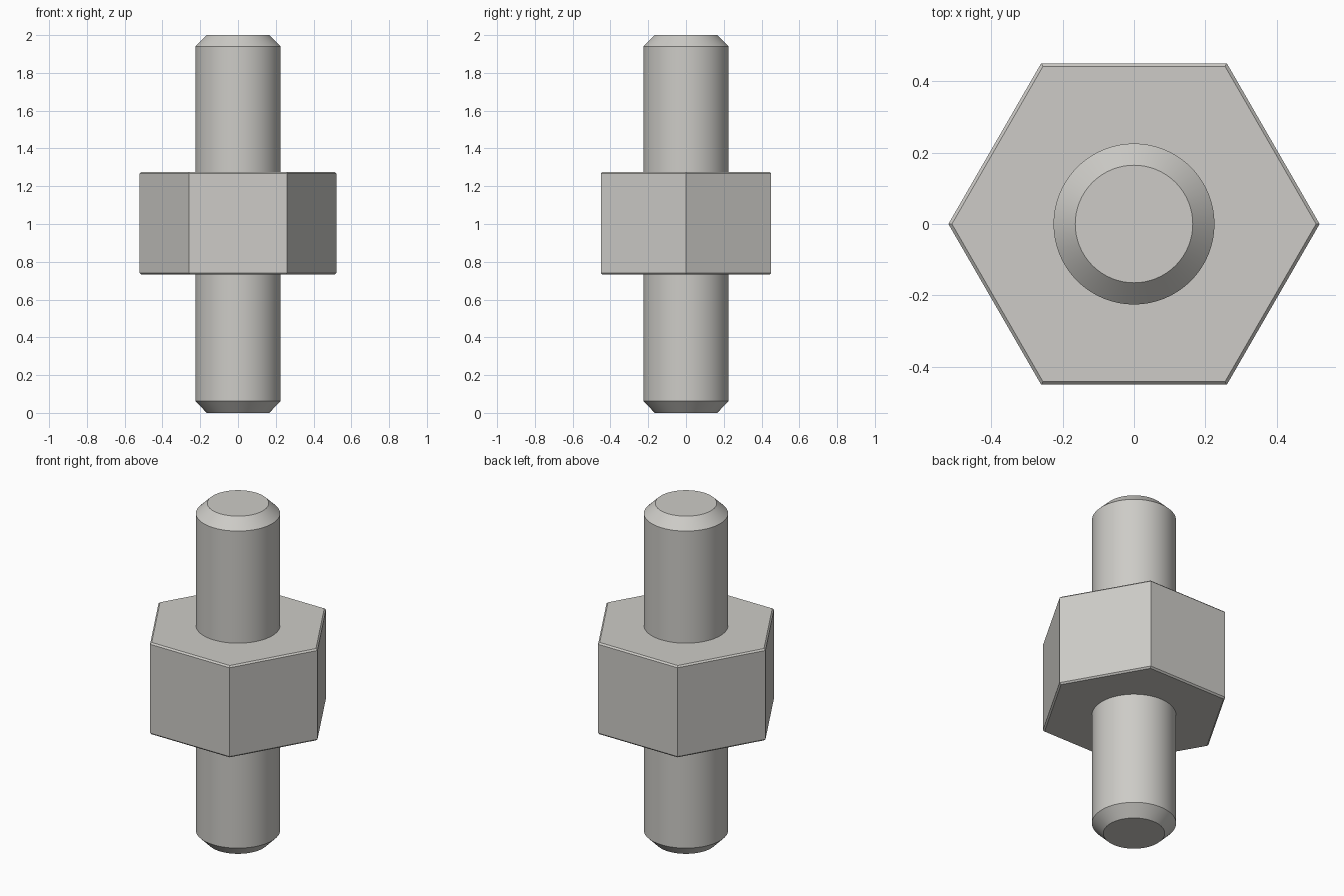
import bpy
import bmesh
from math import cos, sin, tau, radians

old = bpy.data.objects.get("Cube")
if old:
    bpy.data.objects.remove(old, do_unlink=True)

steel = bpy.data.materials.new("warm grey steel")
steel.use_nodes = True
colour = (0.61, 0.60, 0.57, 1)
steel.diffuse_color = colour
steel.node_tree.nodes["Principled BSDF"].inputs["Base Color"].default_value = colour


def lathe(name, profile, sides, smooth=False):
    """Stack rings of (radius, height) into a closed solid."""
    bm = bmesh.new()
    rings = [[bm.verts.new((r * cos(tau * i / sides), r * sin(tau * i / sides), z))
              for i in range(sides)] for r, z in profile]
    for low, high in zip(rings, rings[1:]):
        for i in range(sides):
            j = (i + 1) % sides
            bm.faces.new((low[i], low[j], high[j], high[i]))
    bm.faces.new(rings[0][::-1])
    bm.faces.new(rings[-1])
    mesh = bpy.data.meshes.new(name)
    bm.to_mesh(mesh)
    bm.free()
    mesh.materials.append(steel)
    obj = bpy.data.objects.new(name, mesh)
    bpy.context.collection.objects.link(obj)
    if smooth:
        bpy.ops.object.select_all(action="DESELECT")
        obj.select_set(True)
        bpy.context.view_layer.objects.active = obj
        bpy.ops.object.shade_smooth_by_angle(angle=radians(30))
    return obj


# Round rod with chamfered ends
lathe("threaded_rod", [(0.165, 0), (0.226, 0.062), (0.226, 1.94), (0.165, 2)], 64, True)

# Hexagonal collar with a narrow bevel on its rims
lathe("hex_collar", [(0.511, 0.732), (0.521, 0.741), (0.521, 1.267), (0.511, 1.276)], 6)
